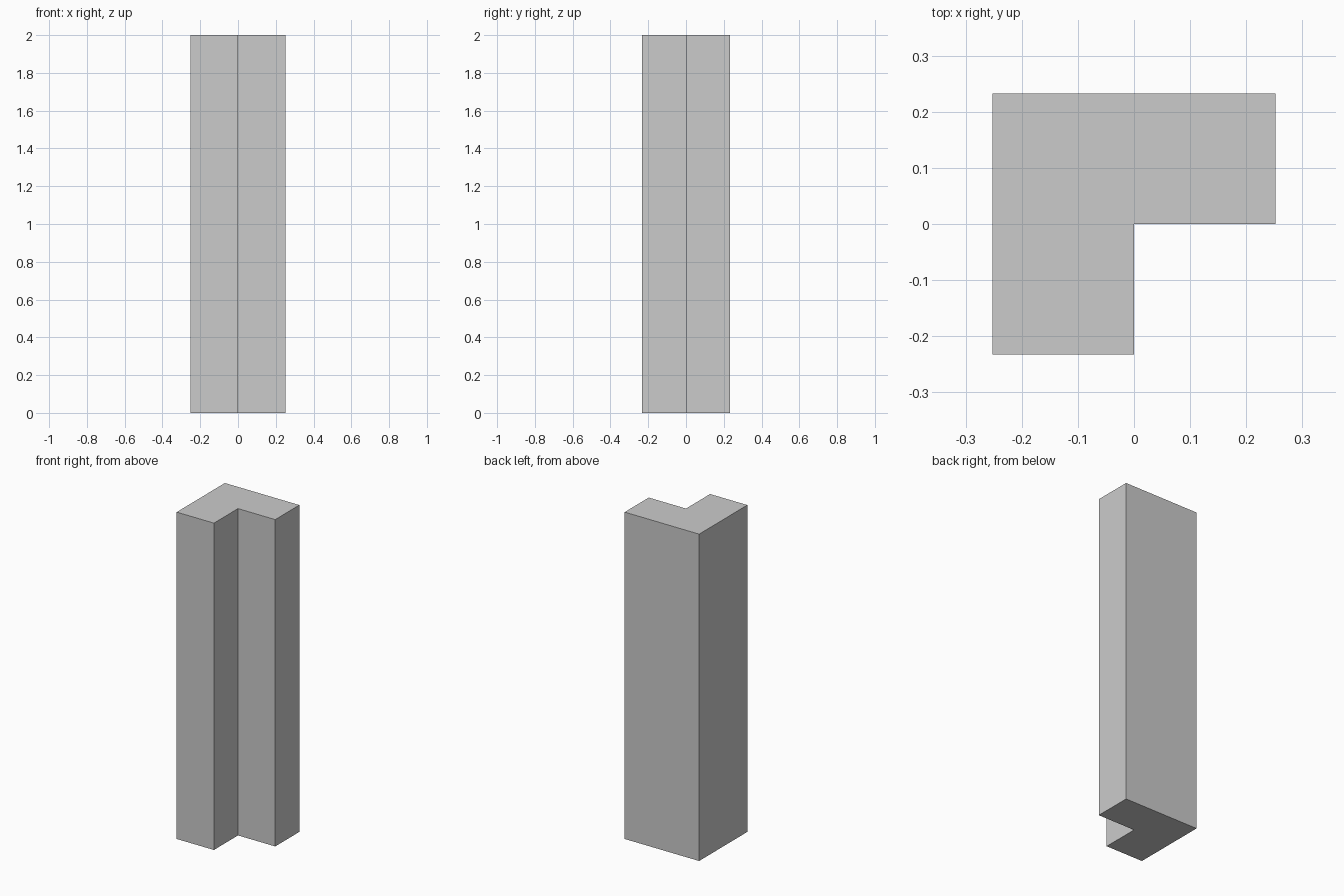
import bpy, bmesh

if "Cube" in bpy.data.objects:
    bpy.data.objects.remove(bpy.data.objects["Cube"])

HX, HY, H = 0.252, 0.233, 2.0

# L-shaped profile, notch in the front right quarter
profile = [(-HX, -HY), (0, -HY), (0, 0), (HX, 0), (HX, HY), (-HX, HY)]

# Extrude the profile into a corner pillar
bm = bmesh.new()
base = bm.faces.new([bm.verts.new((x, y, 0)) for x, y in profile])
top = bmesh.ops.extrude_face_region(bm, geom=[base], use_keep_orig=True)
bmesh.ops.translate(bm, vec=(0, 0, H),
                    verts=[v for v in top["geom"] if isinstance(v, bmesh.types.BMVert)])
bmesh.ops.recalc_face_normals(bm, faces=bm.faces[:])

mesh = bpy.data.meshes.new("corner_pillar")
bm.to_mesh(mesh)
bm.free()
bpy.context.collection.objects.link(bpy.data.objects.new("corner_pillar", mesh))
